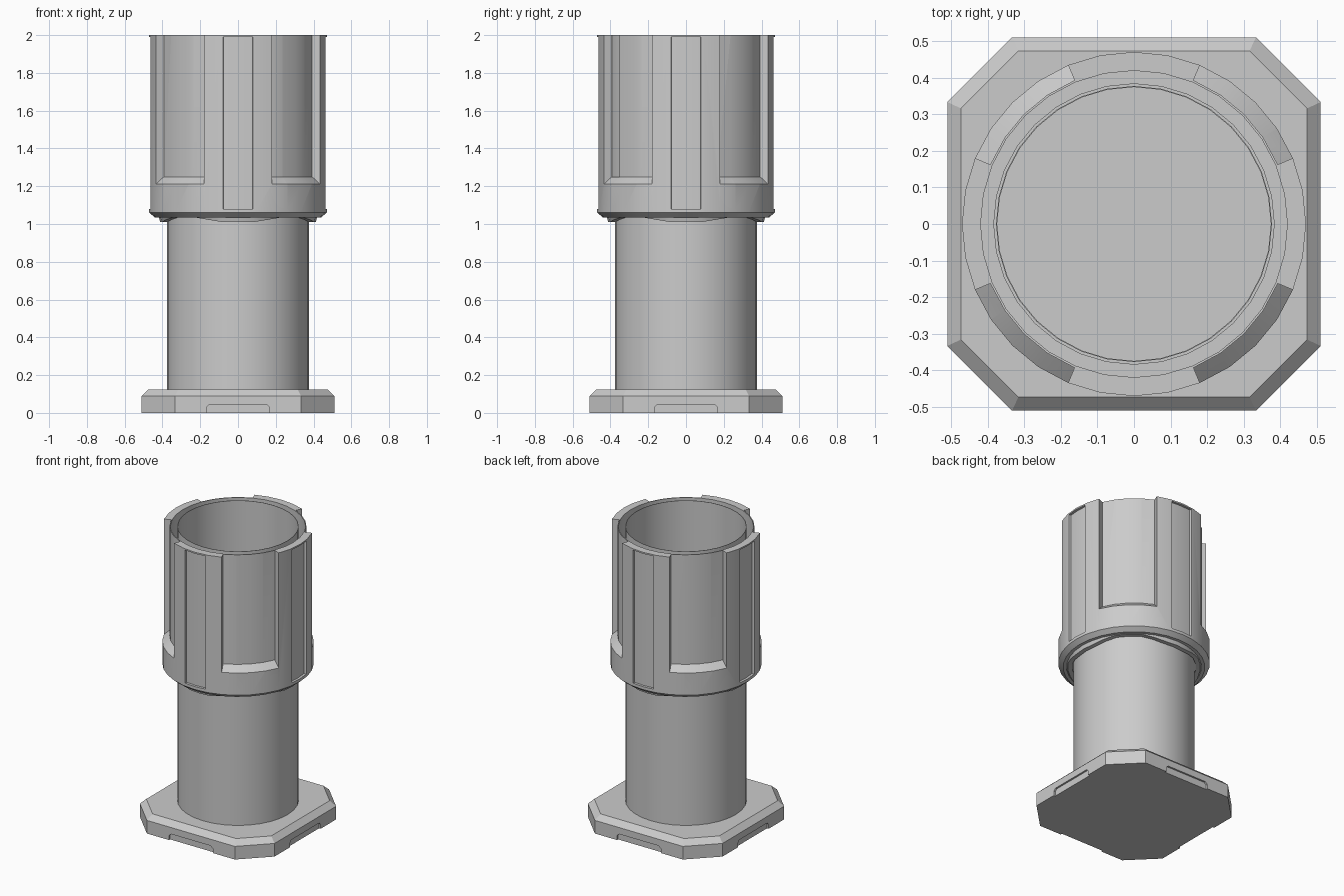
import bpy, bmesh
from math import sin, cos, radians, pi

old = bpy.data.objects.get("Cube")
if old:
    bpy.data.objects.remove(old, do_unlink=True)

GREY = (0.6, 0.6, 0.6, 1.0)
metal = bpy.data.materials.new("plain_grey")
metal.use_nodes = True
metal.diffuse_color = GREY
metal.node_tree.nodes["Principled BSDF"].inputs["Base Color"].default_value = GREY
SIDES = 32
STEP = 360 / SIDES


def finish(name, bm):
    bmesh.ops.recalc_face_normals(bm, faces=bm.faces)
    mesh = bpy.data.meshes.new(name)
    bm.to_mesh(mesh)
    bm.free()
    mesh.materials.append(metal)
    obj = bpy.data.objects.new(name, mesh)
    bpy.context.collection.objects.link(obj)
    return obj


def sweep(name, angles, profile, full=True, loop=True):
    """Turn an (r, z) profile around z; profile is a function of the angle."""
    bm = bmesh.new()
    rows = [[bm.verts.new((r * cos(radians(a)), r * sin(radians(a)), z))
             for r, z in profile(a)] for a in angles]
    n = len(rows[0])
    pairs = list(zip(rows, rows[1:]))
    if full:
        pairs.append((rows[-1], rows[0]))
    elif loop:
        bm.faces.new(rows[0])
        bm.faces.new(rows[-1])
    for p, q in pairs:
        for i in range(n if loop else n - 1):
            j = (i + 1) % n
            bm.faces.new((p[i], q[i], q[j], p[j]))
    return finish(name, bm)


def activate(obj):
    bpy.ops.object.select_all(action='DESELECT')
    obj.select_set(True)
    bpy.context.view_layer.objects.active = obj


def cut(obj, cutters):
    """Subtract each cutter, then remove it."""
    for c in cutters:
        c.hide_render = True
        mod = obj.modifiers.new("cut", 'BOOLEAN')
        mod.operation = 'DIFFERENCE'
        mod.solver = 'EXACT'
        mod.object = c
        activate(obj)
        bpy.ops.object.modifier_apply(modifier=mod.name)
        bpy.data.objects.remove(c, do_unlink=True)


def smooth(obj):
    activate(obj)
    bpy.ops.object.shade_smooth_by_angle(angle=radians(25))


circle = [i * STEP for i in range(SIDES)]

# Base plate: chamfered octagon
bm = bmesh.new()
rings = []
for half, corner, z in ((0.51, 0.333, 0), (0.51, 0.333, 0.09), (0.473, 0.316, 0.125)):
    pts = []
    for k in range(4):
        c, s = round(cos(k * pi / 2)), round(sin(k * pi / 2))
        for x, y in ((half, -corner), (half, corner)):
            pts.append(bm.verts.new((c * x - s * y, s * x + c * y, z)))
    rings.append(pts)
for lo, hi in zip(rings, rings[1:]):
    for i in range(8):
        j = (i + 1) % 8
        bm.faces.new((lo[i], lo[j], hi[j], hi[i]))
bm.faces.new(rings[0])
bm.faces.new(rings[-1])
base = finish("base_plate", bm)

# Shallow slots at the bottom of the four base sides
slots = []
for k in range(4):
    bm = bmesh.new()
    outline = ((-0.166, -0.05), (0.166, -0.05), (0.166, 0.03),
               (0.15, 0.045), (-0.15, 0.045), (-0.166, 0.03))
    c, s = cos(k * pi / 2), sin(k * pi / 2)
    near, far = [[bm.verts.new((c * x - s * y, s * x + c * y, z)) for x, z in outline]
                 for y in (-0.498, -0.6)]
    bm.faces.new(near)
    bm.faces.new(far)
    for i in range(6):
        j = (i + 1) % 6
        bm.faces.new((near[i], near[j], far[j], far[i]))
    slots.append(finish("slot_cutter", bm))
cut(base, slots)

# Open thin-walled tube
tube = sweep("inner_tube", circle, lambda a: [
    (0.377, 0.12), (0.377, 2.0), (0.374, 2.0), (0.374, 0.12)])
smooth(tube)

# Outer sleeve
sleeve = sweep("outer_sleeve", circle, lambda a: [
    (0.419, 1.035), (0.44, 1.035), (0.47, 1.06), (0.47, 2.0), (0.419, 2.0)])

# Four tall recesses on the diagonals, four long panels on the axes
cutters = []
for k in range(4):
    mid = 90 * k
    cutters.append(sweep("recess_cutter", [mid + 22.5 + i * STEP for i in range(5)],
                         lambda a: [(0.425, 1.25), (0.6, 1.10), (0.6, 2.1), (0.425, 2.1)],
                         full=False))
    cutters.append(sweep("panel_cutter", [mid - 9.6, mid, mid + 9.6],
                         lambda a: [(0.453, 1.08), (0.55, 1.08), (0.55, 1.99), (0.453, 1.99)],
                         full=False))
cut(sleeve, cutters)
smooth(sleeve)


# Wavy clip ring between tube and sleeve, lowest on the four axes
def clip_profile(a):
    off = abs((a + 45) % 90 - 45)
    low = 1.01 + 0.025 * min(max((off - STEP) / (2 * STEP), 0), 1)
    return [(0.383, low), (0.412, low), (0.42, 1.042), (0.383, 1.042)]


clip = sweep("clip_ring", circle, clip_profile)
smooth(clip)
